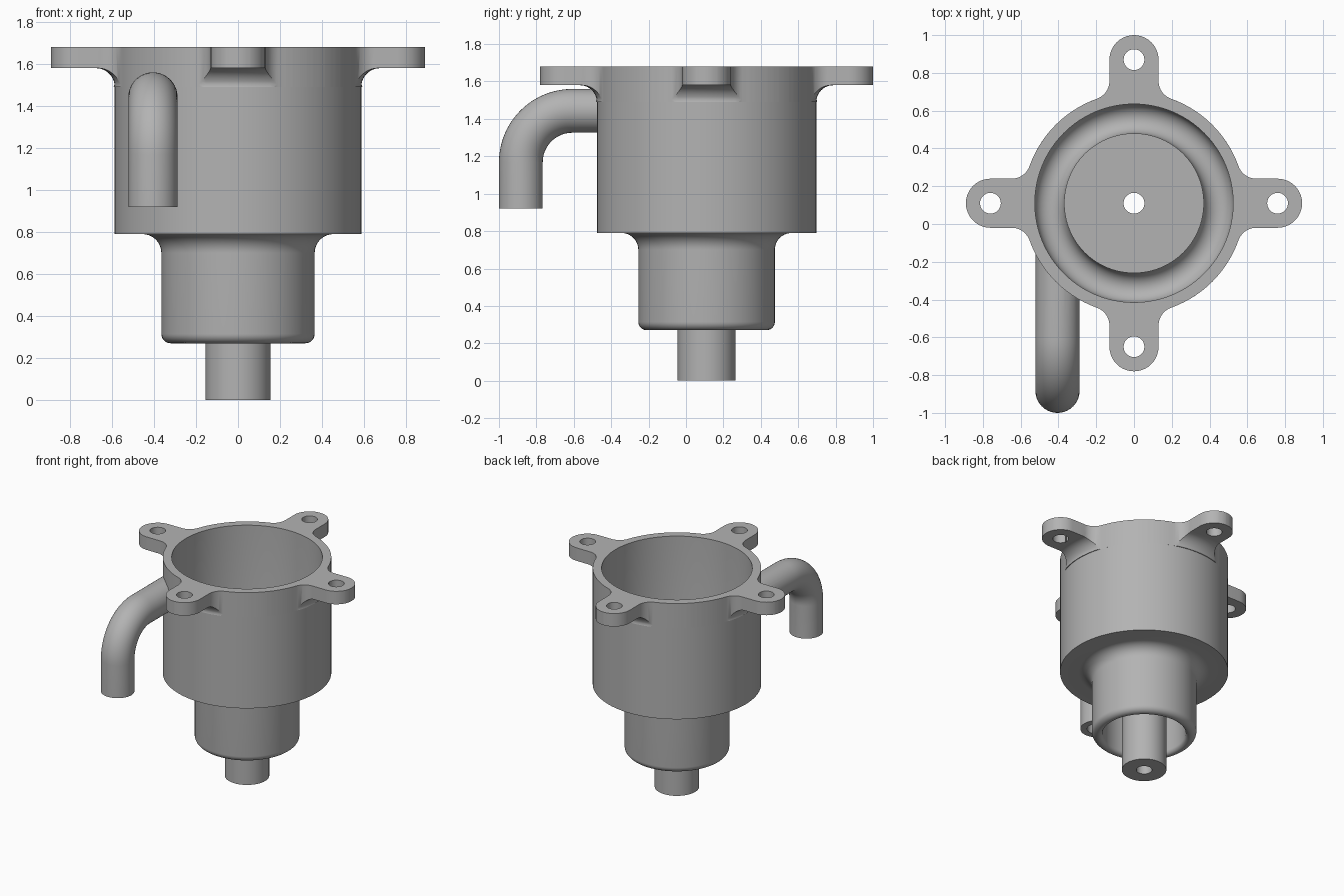
import bpy, bmesh
from math import sin, cos, pi, radians, sqrt, atan2
from mathutils import Vector, Matrix

cube = bpy.data.objects.get("Cube")
if cube:
    bpy.data.objects.remove(cube)

AXIS = Vector((0, 0.11, 0))     # centre line of the housing
TOP, WALL = 1.68, 0.587

grey = bpy.data.materials.new("plain grey")
grey.use_nodes = True
grey.diffuse_color = (0.45, 0.45, 0.45, 1)
grey.node_tree.nodes["Principled BSDF"].inputs["Base Color"].default_value = (0.45, 0.45, 0.45, 1)


def arc(cx, cy, r, start, end, n=10):
    """Points of an arc, angles in degrees."""
    angles = [radians(start + (end - start) * i / n) for i in range(n + 1)]
    return [(cx + r * cos(a), cy + r * sin(a)) for a in angles]


def make_object(name, bm, location=AXIS):
    bmesh.ops.recalc_face_normals(bm, faces=bm.faces)
    mesh = bpy.data.meshes.new(name)
    bm.to_mesh(mesh)
    bm.free()
    mesh.materials.append(grey)
    obj = bpy.data.objects.new(name, mesh)
    obj.location = location
    bpy.context.collection.objects.link(obj)
    return obj


def skin(name, rings, closed, location=AXIS):
    """Join equal closed rings of points into a surface."""
    bm = bmesh.new()
    rows = [[bm.verts.new(p) for p in ring] for ring in rings]
    n = len(rows[0])
    for i in range(len(rows) if closed else len(rows) - 1):
        a, b = rows[i], rows[(i + 1) % len(rows)]
        for j in range(n):
            k = (j + 1) % n
            bm.faces.new((a[j], a[k], b[k], b[j]))
    if not closed:
        bm.faces.new(rows[0])
        bm.faces.new(rows[-1])
    return make_object(name, bm, location)


def lathe(name, profile, steps=96):
    """Revolve a closed (radius, height) loop about the axis."""
    turns = [2 * pi * i / steps for i in range(steps)]
    return skin(name, [[(r * cos(t), r * sin(t), z) for r, z in profile] for t in turns], True)


def prism(name, outline, bottom, top):
    return skin(name, [[(x, y, z) for x, y in outline] for z in (bottom, top)], False)


def boolean(obj, cutter, operation):
    mod = obj.modifiers.new("cut", 'BOOLEAN')
    mod.operation, mod.solver, mod.object = operation, 'EXACT', cutter
    bpy.context.view_layer.update()
    graph = bpy.context.evaluated_depsgraph_get()
    mesh = bpy.data.meshes.new_from_object(obj.evaluated_get(graph))
    obj.modifiers.clear()
    obj.data = mesh
    bpy.data.objects.remove(cutter)


# Housing: stem, hollow neck, chamber wall and raised floor in one turned profile
LUG_BASE = 1.49
profile = [(0.055, 0), (0.155, 0), (0.155, 0.9), (0.29, 0.9)]
profile += arc(0.32, 0.3, 0.03, 180, 270, 6)
profile += arc(0.32, 0.315, 0.045, 270, 360, 8)[1:]
profile += arc(0.455, 0.7, 0.09, 180, 90)
profile += [(WALL, 0.79), (WALL, LUG_BASE), (0.56, LUG_BASE), (0.56, TOP), (0.525, TOP)]
profile += arc(0.4475, 0.93, 0.0775, 0, -180, 16)
profile += [(0.37, 1.0), (0.055, 1.0)]
housing = lathe("housing", profile)

# Rim with four lugs: a turned flange trimmed to the lug outline
rim_profile = [(0.56, LUG_BASE), (0.592, LUG_BASE)]
rim_profile += arc(WALL + 0.09, LUG_BASE, 0.09, 180, 90)[1:]
rim_profile += [(1.0, 1.58), (1.0, TOP), (0.56, TOP)]
rim = lathe("mounting_rim", rim_profile)

HALF, FILLET, REACH = 0.13, 0.1, 0.76
cx = sqrt((WALL + FILLET) ** 2 - (HALF + FILLET) ** 2)
meet = atan2(HALF + FILLET, cx) * 180 / pi
side = arc(cx, HALF + FILLET, FILLET, -90, meet - 180)
lug = [(x, -y) for x, y in reversed(side)] + arc(REACH, 0, HALF, -90, 90, 20) + side
lug += arc(0, 0, WALL, meet, 90 - meet, 14)[1:-1]
outline = []
for q in range(4):
    turn = Matrix.Rotation(q * pi / 2, 2)
    outline += [tuple(turn @ Vector(p)) for p in lug]
boolean(rim, prism("rim_trim", outline, 1.3, 1.9), 'INTERSECT')

# Bolt holes
for q in range(4):
    a = q * pi / 2
    hole = arc(REACH * cos(a), REACH * sin(a), 0.055, 0, 360, 32)[:-1]
    boolean(rim, prism("bolt_hole", hole, 1.4, 1.8), 'DIFFERENCE')

# Side pipe: a bent tube, trimmed where it meets the chamber wall
PIPE_X, BEND = -0.405, 0.275
bend = arc(-0.608, 1.168, BEND, 180, 90, 20)
stations = [(-0.883, 0.92, 180)]
stations += [(y, z, 180 - 90 * i / 20) for i, (y, z) in enumerate(bend)]
stations += [(0.1, 1.443, 90)]


def tube_rings(radius):
    circle = arc(0, 0, radius, 0, 360, 40)[:-1]
    return [[(PIPE_X + u, y + v * cos(radians(t)), z + v * sin(radians(t))) for u, v in circle]
            for y, z, t in stations]


pipe = skin("side_pipe", tube_rings(0.117) + tube_rings(0.07)[::-1], True, Vector())
boolean(pipe, prism("chamber_space", arc(0, 0, 0.555, 0, 360, 96)[:-1], 0.5, 2), 'DIFFERENCE')

# Smooth curved surfaces, keep edges crisp
bpy.ops.object.select_all(action='DESELECT')
for obj in (housing, rim, pipe):
    obj.select_set(True)
bpy.context.view_layer.objects.active = housing
bpy.ops.object.shade_smooth_by_angle(angle=radians(30))
